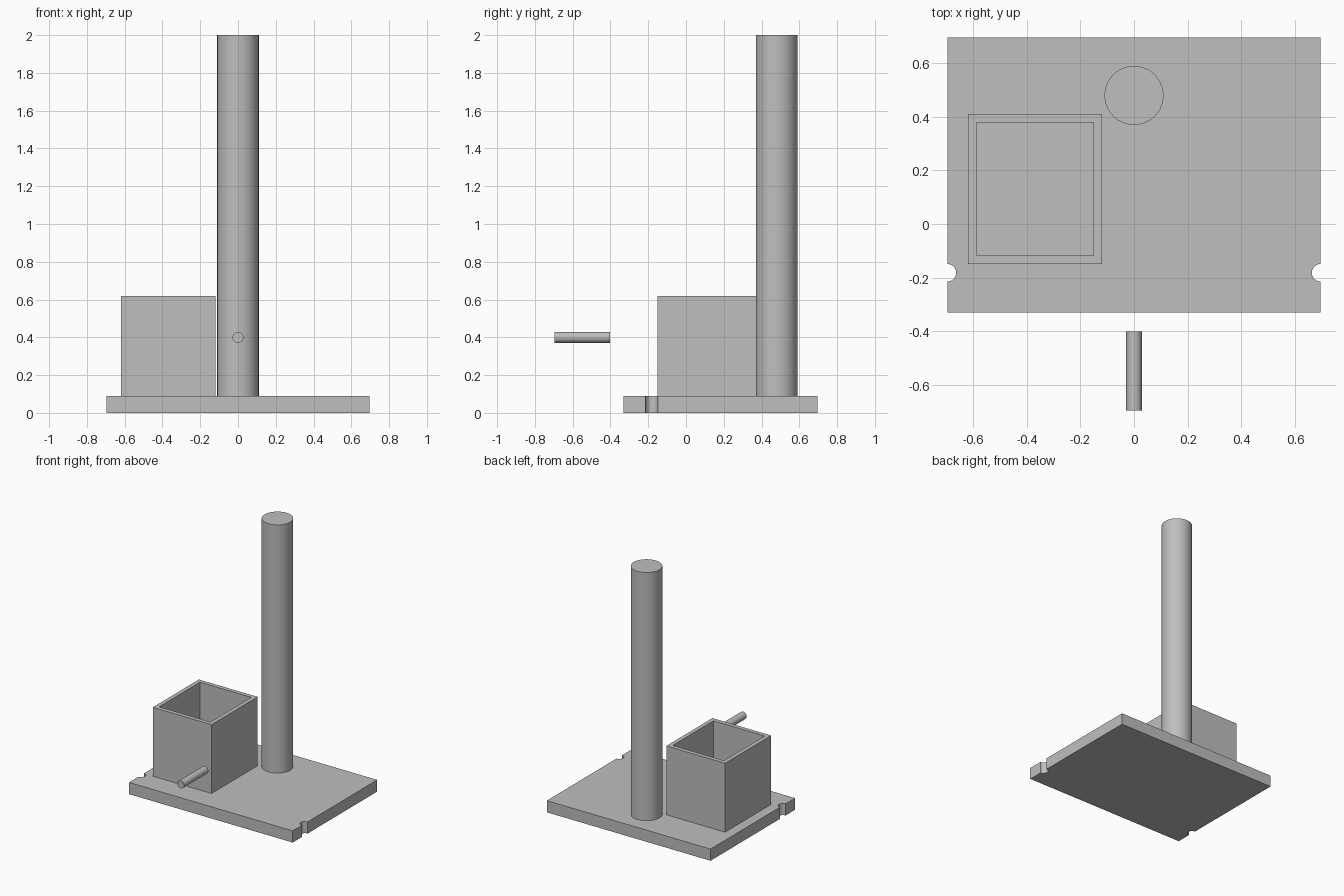
import bpy, bmesh, math
from mathutils import Matrix, Vector

cube = bpy.data.objects.get("Cube")
if cube:
    bpy.data.objects.remove(cube, do_unlink=True)

grey = bpy.data.materials.new("plain grey")
grey.use_nodes = True
colour = (0.52, 0.52, 0.52, 1)
grey.diffuse_color = colour
grey.node_tree.nodes["Principled BSDF"].inputs["Base Color"].default_value = colour


def finish(name, bm):
    bmesh.ops.recalc_face_normals(bm, faces=bm.faces)
    mesh = bpy.data.meshes.new(name)
    bm.to_mesh(mesh)
    bm.free()
    mesh.materials.append(grey)
    obj = bpy.data.objects.new(name, mesh)
    bpy.context.collection.objects.link(obj)
    bpy.ops.object.select_all(action='DESELECT')
    obj.select_set(True)
    bpy.context.view_layer.objects.active = obj
    bpy.ops.object.shade_smooth_by_angle(angle=math.radians(30))
    return obj


def cylinder(name, radius, length, centre, rotation=Matrix()):
    bm = bmesh.new()
    bmesh.ops.create_cone(bm, cap_ends=True, segments=64, radius1=radius,
                          radius2=radius, depth=length,
                          matrix=Matrix.Translation(centre) @ rotation)
    return finish(name, bm)


# Base plate: outline with a half-round notch in each side, extruded up
half, front, back, thick = 0.697, -0.33, 0.697, 0.09
notch_y, notch_r, steps = -0.182, 0.033, 16
right_side = [(half, front)]
for i in range(steps + 1):
    a = math.pi * i / steps
    right_side.append((half - notch_r * math.sin(a), notch_y - notch_r * math.cos(a)))
right_side.append((half, back))
outline = right_side + [(-x, y) for x, y in reversed(right_side)]
bm = bmesh.new()
face = bm.faces.new([bm.verts.new((x, y, 0)) for x, y in outline])
ext = bmesh.ops.extrude_face_region(bm, geom=[face])
bmesh.ops.translate(bm, vec=(0, 0, thick),
                    verts=[v for v in ext["geom"] if isinstance(v, bmesh.types.BMVert)])
finish("base_plate", bm)

# Open box: inset the top face for the rim, then sink it to the floor
low, high, wall = Vector((-0.62, -0.15, thick)), Vector((-0.12, 0.41, 0.62)), 0.045
bm = bmesh.new()
bmesh.ops.create_cube(bm, size=1, matrix=Matrix.Translation((low + high) / 2)
                      @ Matrix.Diagonal((*(high - low), 1)))
top = max(bm.faces, key=lambda f: f.calc_center_median().z)
bmesh.ops.inset_region(bm, faces=[top], thickness=wall)
floor = bmesh.ops.extrude_discrete_faces(bm, faces=[top])["faces"][0]
bmesh.ops.translate(bm, verts=floor.verts, vec=(0, 0, low.z + wall - high.z))
finish("open_box", bm)

# Tall pole and the separate horizontal rod
cylinder("pole", 0.11, 2 - thick, (0, 0.48, (2 + thick) / 2))
cylinder("rod", 0.029, 0.295, (0, -0.5495, 0.4), Matrix.Rotation(math.pi / 2, 4, 'X'))
